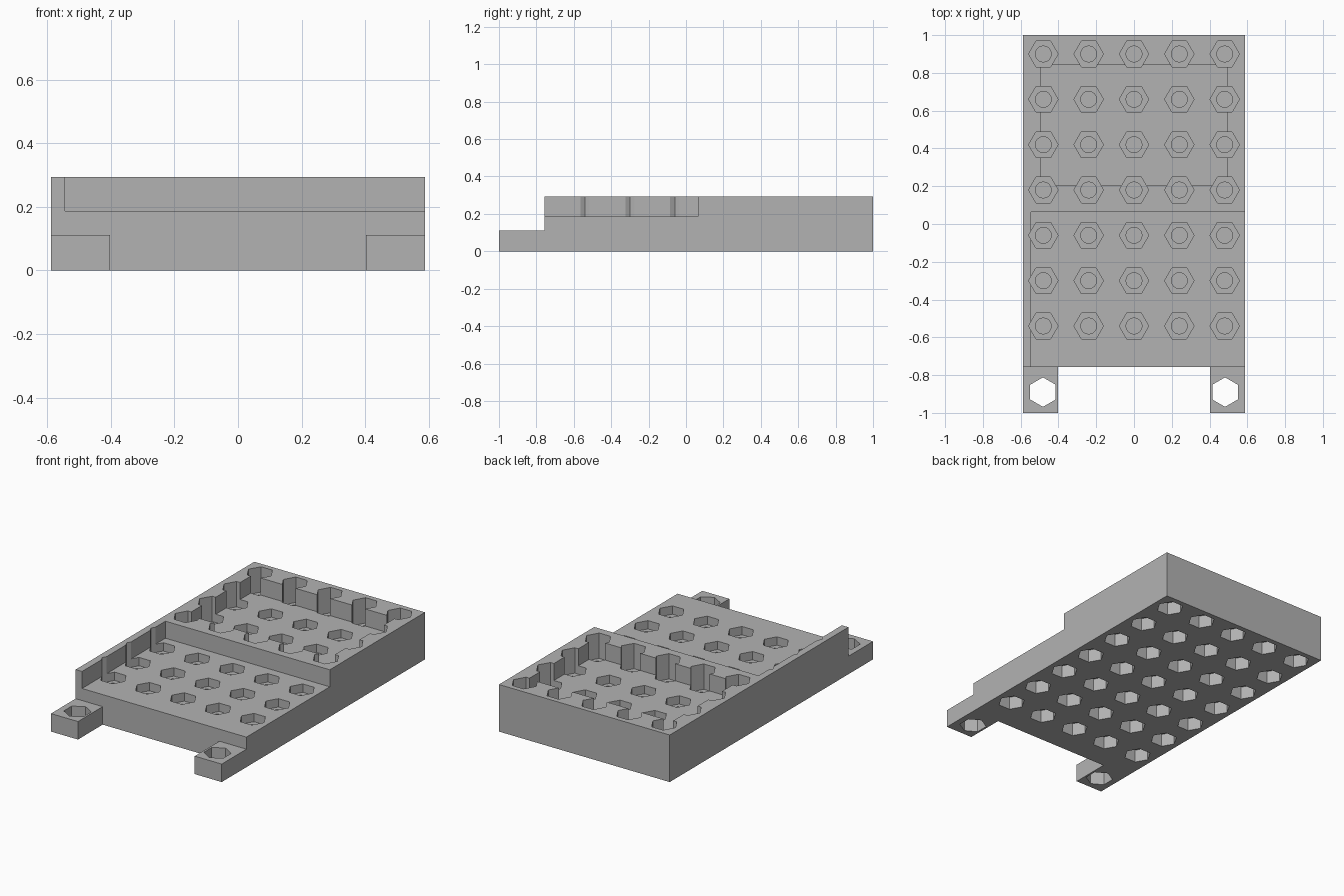
import bpy, bmesh, math
from mathutils import Matrix

cube = bpy.data.objects.get("Cube")
if cube:
    bpy.data.objects.remove(cube, do_unlink=True)

# Main dimensions
W, FRONT, TOP, SHELF, TAB = 0.588, -0.757, 0.293, 0.187, 0.112
HEX_R, BORE_R, PITCH = 0.078, 0.042, 0.24
HEX_FLOOR, NUT_TOP, BORE_END = 0.135, 0.08, 0.09
OVER = 0.1

grey = bpy.data.materials.new("plain grey")
grey.use_nodes = True
colour = (0.45, 0.45, 0.45, 1)
grey.diffuse_color = colour
grey.node_tree.nodes["Principled BSDF"].inputs["Base Color"].default_value = colour


def add_box(bm, lo, hi):
    size = [b - a for a, b in zip(lo, hi)]
    mid = [(a + b) / 2 for a, b in zip(lo, hi)]
    bmesh.ops.create_cube(bm, size=1, matrix=Matrix.Translation(mid) @ Matrix.Diagonal((*size, 1)))


def add_prism(bm, x, y, z0, z1, radius, sides, turn=0):
    place = Matrix.Translation((x, y, (z0 + z1) / 2)) @ Matrix.Rotation(turn, 4, "Z")
    bmesh.ops.create_cone(bm, cap_ends=True, segments=sides, radius1=radius,
                          radius2=radius, depth=z1 - z0, matrix=place)


def make(name, bm):
    mesh = bpy.data.meshes.new(name)
    bm.to_mesh(mesh)
    bm.free()
    obj = bpy.data.objects.new(name, mesh)
    bpy.context.collection.objects.link(obj)
    return obj


def carve(target, name, bm):
    cutter = make(name, bm)
    cutter.hide_render = True
    mod = target.modifiers.new(name, "BOOLEAN")
    mod.operation, mod.solver, mod.object = "DIFFERENCE", "EXACT", cutter
    graph = bpy.context.evaluated_depsgraph_get()
    mesh = bpy.data.meshes.new_from_object(target.evaluated_get(graph))
    target.modifiers.clear()
    target.data = mesh
    bpy.data.objects.remove(cutter, do_unlink=True)


# Solid block that everything is cut from
bm = bmesh.new()
add_box(bm, (-W, -1, 0), (W, 1, TOP))
plate = make("mounting_plate", bm)
plate.data.materials.append(grey)

# Lower the front strip to tab height
bm = bmesh.new()
add_box(bm, (-1, -2, TAB), (1, FRONT, 1))
carve(plate, "tab_height_cutter", bm)

# Gap between the two tabs
bm = bmesh.new()
add_box(bm, (-0.402, -2, -1), (0.402, FRONT, 1))
carve(plate, "tab_gap_cutter", bm)

# Front shelf with a left-over rim, and the rear pocket
bm = bmesh.new()
add_box(bm, (-0.544, -2, SHELF), (1, 0.063, 1))
add_box(bm, (-0.495, 0.203, SHELF), (0.495, 0.843, 1))
carve(plate, "recess_cutter", bm)

# Grid of hexagonal sockets, blind bores and nut traps underneath
grid = [((i - 2) * PITCH, 0.9 - j * PITCH) for i in range(5) for j in range(7)]
for name, z0, z1, radius, sides in (
        ("socket_cutter", HEX_FLOOR, TOP + OVER, HEX_R, 6),
        ("bore_cutter", BORE_END, HEX_FLOOR + 0.02, BORE_R, 24),
        ("nut_trap_cutter", -OVER, NUT_TOP, HEX_R, 6)):
    bm = bmesh.new()
    for x, y in grid:
        add_prism(bm, x, y, z0, z1, radius, sides, math.pi / 6 * (sides == 6))
    carve(plate, name, bm)

# Hexagonal through holes in the tabs
bm = bmesh.new()
for x in (-0.482, 0.482):
    add_prism(bm, x, -0.89, -OVER, TOP, HEX_R, 6)
carve(plate, "tab_hole_cutter", bm)
